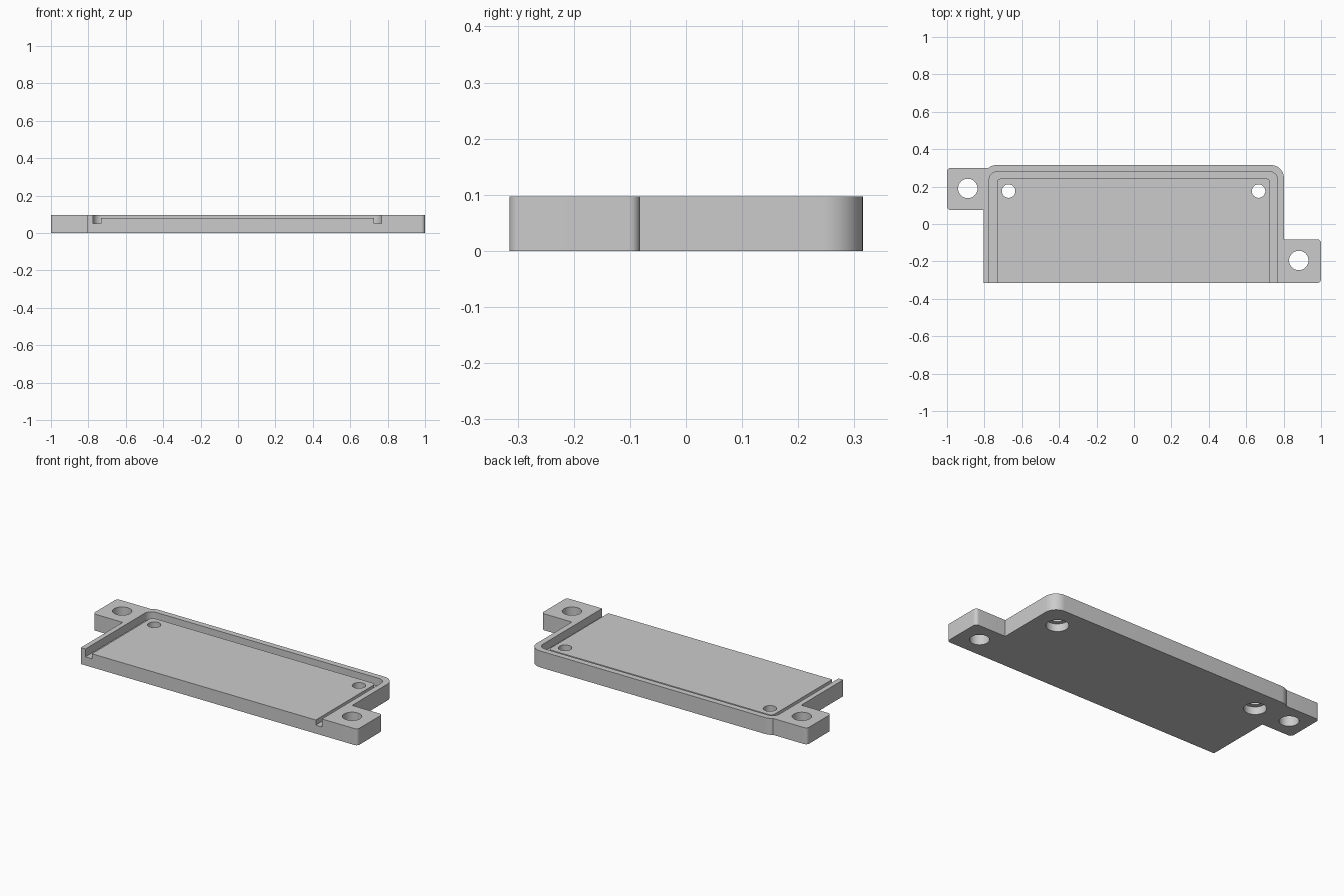
import bpy
import bmesh
from math import cos, sin, pi, radians
from mathutils import Vector

if "Cube" in bpy.data.objects:
    bpy.data.objects.remove(bpy.data.objects["Cube"], do_unlink=True)

grey = bpy.data.materials.new("light grey plastic")
grey.use_nodes = True
grey.diffuse_color = (0.6, 0.6, 0.6, 1)
grey.node_tree.nodes["Principled BSDF"].inputs["Base Color"].default_value = grey.diffuse_color

HEIGHT = 0.097
FRONT, BACK = -0.315, 0.315


def prism(name, outline, z0, z1):
    """Extrude a flat counter-clockwise outline between two heights."""
    bm = bmesh.new()
    face = bm.faces.new([bm.verts.new((x, y, z0)) for x, y in outline])
    ext = bmesh.ops.extrude_face_region(bm, geom=[face])
    top = [v for v in ext["geom"] if isinstance(v, bmesh.types.BMVert)]
    bmesh.ops.translate(bm, verts=top, vec=(0, 0, z1 - z0))
    bmesh.ops.recalc_face_normals(bm, faces=bm.faces)
    mesh = bpy.data.meshes.new(name)
    bm.to_mesh(mesh)
    bm.free()
    mesh.materials.append(grey)
    obj = bpy.data.objects.new(name, mesh)
    bpy.context.collection.objects.link(obj)
    return obj


def rounded(corners, steps=12):
    """Outline from (x, y, radius) right-angle corners."""
    points = []
    for i, (x, y, r) in enumerate(corners):
        p = Vector((x, y))
        if r == 0:
            points.append(p)
            continue
        a = (Vector(corners[i - 1][:2]) - p).normalized() * r
        b = (Vector(corners[(i + 1) % len(corners)][:2]) - p).normalized() * r
        for k in range(steps + 1):
            t = k / steps * pi / 2
            points.append(p + a * (1 - sin(t)) + b * (1 - cos(t)))
    return points


def slab(x0, x1, y0, y1, r):
    """Rectangle with its two back corners rounded."""
    return rounded([(x0, y0, 0), (x1, y0, 0), (x1, y1, r), (x0, y1, r)])


def circle(x, y, r, n=48):
    return [(x + r * cos(2 * pi * k / n), y + r * sin(2 * pi * k / n)) for k in range(n)]


def combine(target, tool, operation):
    mod = target.modifiers.new(tool.name, "BOOLEAN")
    mod.operation, mod.solver, mod.object = operation, "EXACT", tool
    bpy.context.view_layer.objects.active = target
    bpy.ops.object.modifier_apply(modifier=mod.name)
    bpy.data.objects.remove(tool, do_unlink=True)


# Main plate with rounded back corners
plate = prism("base_plate", slab(-0.805, 0.802, FRONT, BACK, 0.07), 0, HEIGHT)

# Mounting ears on opposite corners
left_ear = [(0.79, FRONT, 0), (1, FRONT, 0.02), (1, -0.082, 0.02), (0.79, -0.082, 0)]
right_ear = [(-1, 0.075, 0.02), (-0.75, 0.075, 0), (-0.75, 0.3, 0), (-1, 0.3, 0.02)]
for name, corners in (("left_ear", left_ear), ("right_ear", right_ear)):
    combine(plate, prism(name, rounded(corners), 0, HEIGHT), "UNION")

# U-shaped groove, open at the front, around a slightly sunken panel
outer = slab(-0.775, 0.768, -0.4, 0.28, 0.045)
inner = slab(-0.733, 0.728, -0.4, 0.243, 0.022)
groove = outer[1:] + outer[:1] + inner[:1] + inner[:1:-1] + inner[1:2]
combine(plate, prism("groove_cutter", groove, 0.05, 0.2), "DIFFERENCE")
sunken = slab(-0.754, 0.748, -0.42, 0.262, 0.033)
combine(plate, prism("panel_cutter", sunken, 0.08, 0.2), "DIFFERENCE")

# Ear holes, then panel holes with counterbores underneath
for x, y in ((-0.889, 0.19), (0.881, -0.195)):
    combine(plate, prism("ear_hole", circle(x, y, 0.052), -0.1, 0.2), "DIFFERENCE")
for x in (-0.671, 0.666):
    combine(plate, prism("panel_hole", circle(x, 0.176, 0.036), -0.1, 0.2), "DIFFERENCE")
    combine(plate, prism("counterbore", circle(x, 0.176, 0.06), -0.1, 0.045), "DIFFERENCE")

bpy.ops.object.select_all(action="DESELECT")
plate.select_set(True)
bpy.context.view_layer.objects.active = plate
bpy.ops.object.shade_smooth_by_angle(angle=radians(30))
